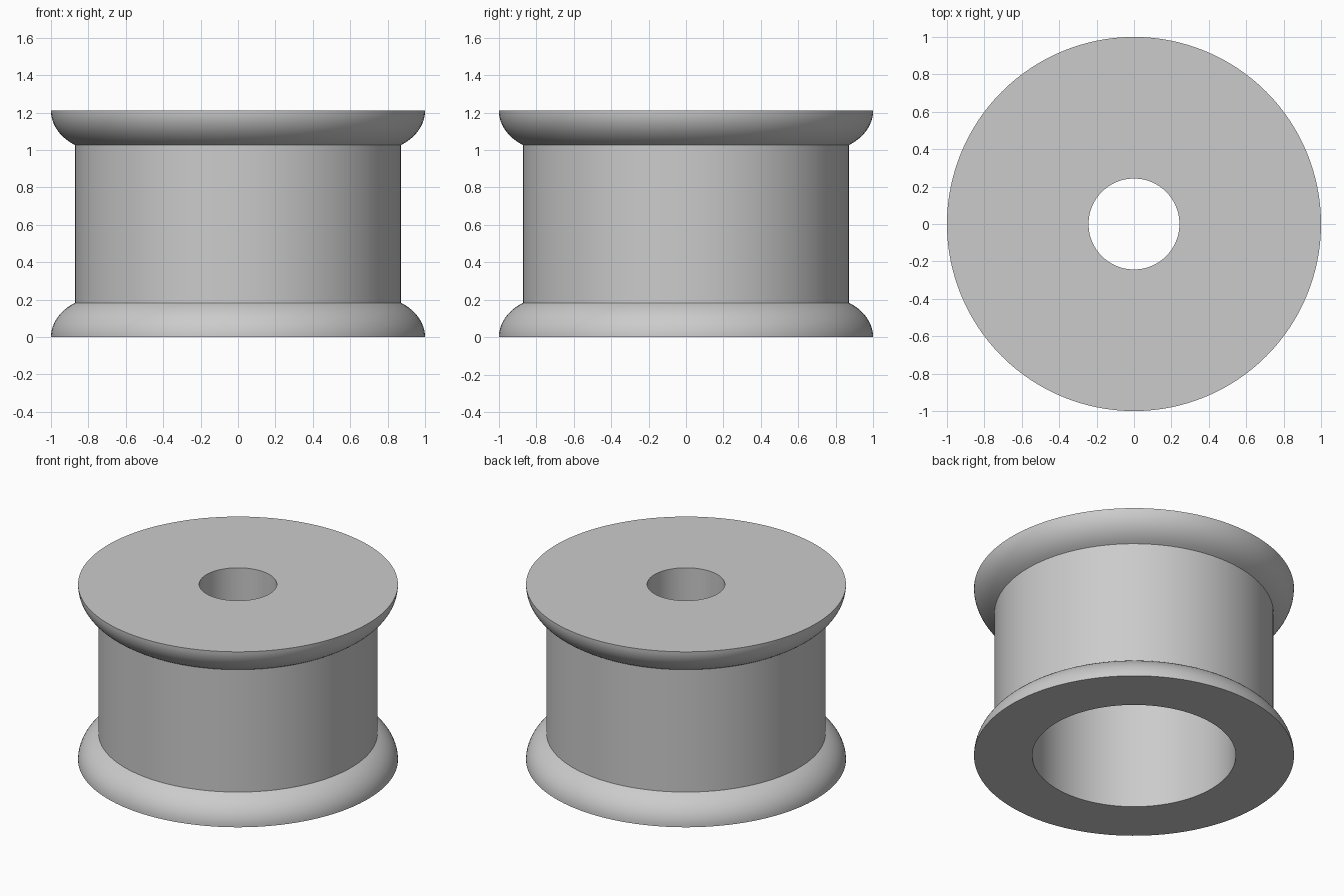
import bpy, bmesh, math

if "Cube" in bpy.data.objects:
    bpy.data.objects.remove(bpy.data.objects["Cube"])

SEG = 128
H = 1.21          # total height
BODY_R = 0.872    # drum radius
FL_H = 0.183      # flange height
BORE_R, HOLE_R, BORE_TOP = 0.636, 0.243, 0.85

# rounded flange profile: elliptical arc from the rim in to the drum
b = 0.22
t_end = math.asin(FL_H / b)
a = (1 - BODY_R) / (1 - math.cos(t_end))
N = 12
flange = [(1 - a * (1 - math.cos(t_end * i / N)), b * math.sin(t_end * i / N))
          for i in range(N + 1)]

# closed half-section: outside going up, then down through the stepped bore
profile = flange + [(r, H - z) for r, z in reversed(flange)]
profile += [(HOLE_R, H), (HOLE_R, BORE_TOP), (BORE_R, BORE_TOP), (BORE_R, 0)]

# spin the section into a spool
bm = bmesh.new()
rings = [[bm.verts.new((r * math.cos(2 * math.pi * s / SEG),
                        r * math.sin(2 * math.pi * s / SEG), z))
          for s in range(SEG)] for r, z in profile]
for k, ring in enumerate(rings):
    nxt = rings[(k + 1) % len(rings)]
    for s in range(SEG):
        t = (s + 1) % SEG
        bm.faces.new((ring[s], ring[t], nxt[t], nxt[s]))
bmesh.ops.recalc_face_normals(bm, faces=bm.faces)
mesh = bpy.data.meshes.new("spool")
bm.to_mesh(mesh)
bm.free()

spool = bpy.data.objects.new("spool", mesh)
bpy.context.collection.objects.link(spool)

# plain grey
grey = bpy.data.materials.new("grey")
grey.diffuse_color = (0.6, 0.6, 0.6, 1)
grey.use_nodes = True
grey.node_tree.nodes["Principled BSDF"].inputs["Base Color"].default_value = grey.diffuse_color
mesh.materials.append(grey)

# smooth curves, crisp rims
bpy.context.view_layer.objects.active = spool
spool.select_set(True)
bpy.ops.object.shade_smooth_by_angle(angle=math.radians(30))
